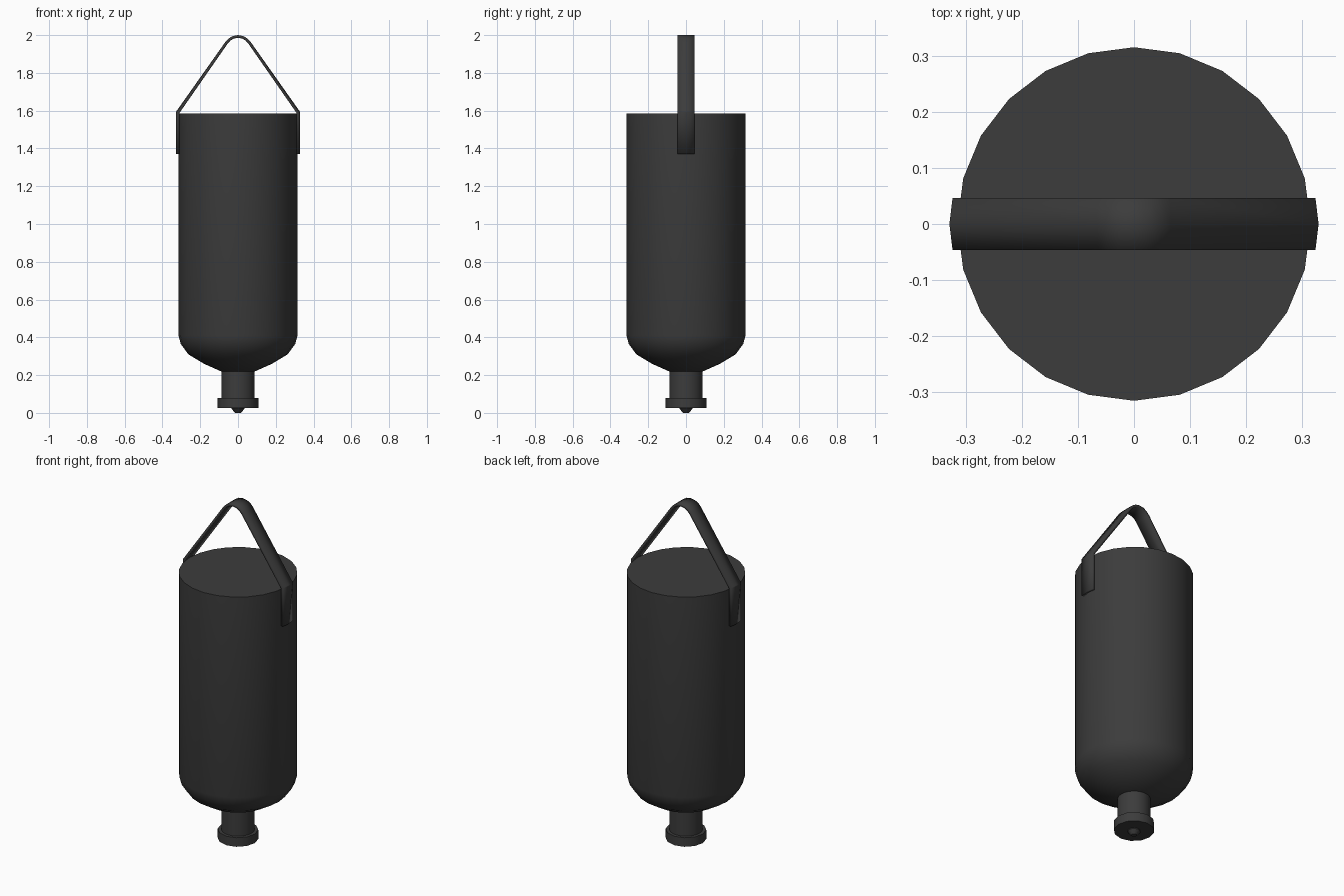
import bpy, bmesh
from math import cos, sin, tau, radians

if "Cube" in bpy.data.objects:
    bpy.data.objects.remove(bpy.data.objects["Cube"])

dark = bpy.data.materials.new("dark_rubber")
dark.diffuse_color = (0.045, 0.045, 0.045, 1)
dark.use_nodes = True
dark.node_tree.nodes["Principled BSDF"].inputs["Base Color"].default_value = dark.diffuse_color


def finish(name, bm, angle=35):
    bmesh.ops.recalc_face_normals(bm, faces=bm.faces)
    me = bpy.data.meshes.new(name)
    bm.to_mesh(me)
    bm.free()
    ob = bpy.data.objects.new(name, me)
    bpy.context.collection.objects.link(ob)
    me.materials.append(dark)
    bpy.ops.object.select_all(action='DESELECT')
    bpy.context.view_layer.objects.active = ob
    ob.select_set(True)
    bpy.ops.object.shade_smooth_by_angle(angle=radians(angle))
    return ob


def lathe(name, profile, sides):
    """Closed solid of revolution from (radius, z) points."""
    bm = bmesh.new()
    rings = [[bm.verts.new((r * cos(tau * i / sides), r * sin(tau * i / sides), z))
              for i in range(sides)] for r, z in profile]
    for a, b in zip(rings, rings[1:]):
        for i in range(sides):
            j = (i + 1) % sides
            bm.faces.new((a[i], a[j], b[j], b[i]))
    bm.faces.new(rings[0])
    bm.faces.new(rings[-1])
    return finish(name, bm)


# Bottle hanging upside down: flat top, rounded shoulder
lathe("bag_body", [(0.315, 1.585), (0.315, 0.41), (0.303, 0.365), (0.263, 0.31),
                   (0.18, 0.26), (0.09, 0.22)], 24)
# Neck, collar and small outlet tip
lathe("neck", [(0.088, 0.23), (0.088, 0.07)], 24)
lathe("collar", [(0.108, 0.08), (0.108, 0.027)], 12)
lathe("outlet_tip", [(0.034, 0.04), (0.034, 0.022), (0.016, 0.0)], 12)

# Carrying strap: half path mirrored, three columns wrapping the body curve
half = [(0.329, 1.37), (0.329, 1.593), (0.066, 1.965), (0.05, 1.982), (0.028, 1.995)]
path = half + [(0, 2.0)] + [(-x, z) for x, z in reversed(half)]
bm = bmesh.new()
rows = [[bm.verts.new((x * s, y, z)) for y, s in ((-0.046, 0.983), (0, 1), (0.046, 0.983))]
        for x, z in path]
for a, b in zip(rows, rows[1:]):
    for i in range(2):
        bm.faces.new((a[i], a[i + 1], b[i + 1], b[i]))
strap = finish("strap", bm, 30)
# Outward normals so the thickness grows inward
if sum(p.normal.z for p in strap.data.polygons) < 0:
    strap.data.flip_normals()
thick = strap.modifiers.new("thickness", 'SOLIDIFY')
thick.thickness = 0.014
thick.offset = -1
thick.use_even_offset = True
